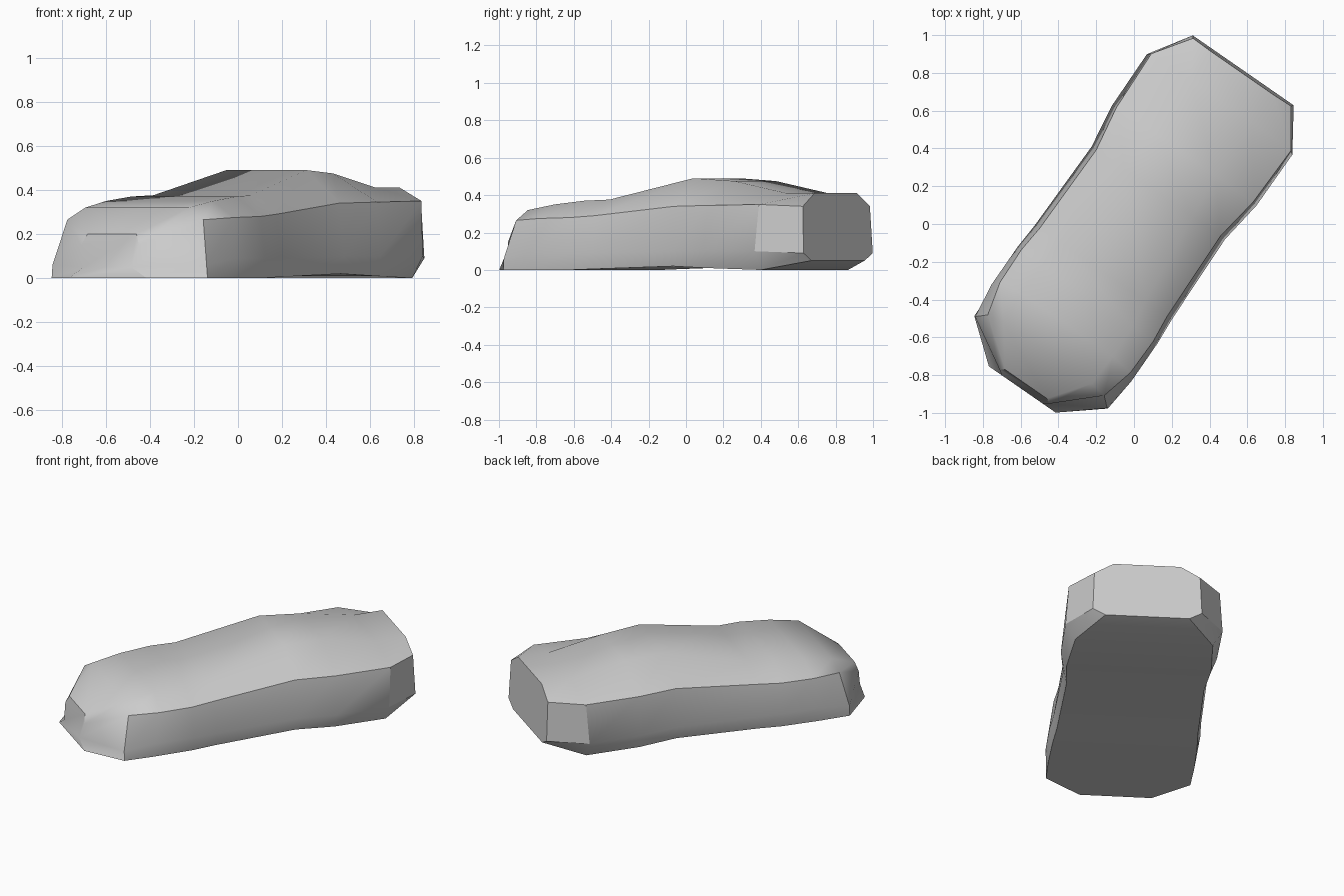
import bpy, bmesh, math
from mathutils import Vector

if "Cube" in bpy.data.objects:
    bpy.data.objects.remove(bpy.data.objects["Cube"])

# Body axes: the car-like hull lies diagonally on the ground
ANGLE = math.radians(55.3)
FWD = Vector((math.cos(ANGLE), math.sin(ANGLE), 0))
SIDE = Vector((math.sin(ANGLE), -math.cos(ANGLE), 0))

# Cross-sections, nose to tail: (u at base, u at top), then half-width and
# height of the sill, lower side, shoulder and roof edge
STATIONS = [
    ((-1.055, -1.02), (.215, 0), (.13, .05), (.16, .15), (.135, .20)),
    ((-.88, -.82), (.43, 0), (.425, .06), (.375, .265), (.285, .32)),
    ((-.69, -.64), (.435, 0), (.45, .09), (.42, .275), (.295, .35)),
    ((-.45, -.45), (.43, 0), (.45, .09), (.425, .28), (.29, .37)),
    ((-.30, -.30), (.42, .005), (.44, .09), (.41, .29), (.27, .376)),
    ((.21, .21), (.41, .02), (.43, .10), (.40, .34), (.22, .49)),
    ((.45, .46), (.43, .01), (.465, .10), (.44, .345), (.195, .475)),
    ((.78, .80), (.41, 0), (.468, .10), (.45, .35), (.195, .41)),
    ((1.0, .985), (.25, .05), (.325, .09), (.315, .34), (.20, .41)),
]

bm = bmesh.new()
rings = []
for (u_base, u_top), *half in STATIONS:
    ring = []
    for sign, pts in ((1, half), (-1, half[::-1])):
        for v, z in pts:
            t = max(0, min(1, (z - .09) / (half[-1][1] - .09)))
            p = FWD * (u_base + (u_top - u_base) * t) + SIDE * (sign * v)
            ring.append(bm.verts.new((p.x, p.y, z)))
    rings.append(ring)

# Skin between neighbouring sections, then close both ends
for a, b in zip(rings, rings[1:]):
    for i in range(8):
        j = (i + 1) % 8
        bm.faces.new((a[i], a[j], b[j], b[i]))
bm.faces.new(rings[0])
bm.faces.new(rings[-1])
bmesh.ops.recalc_face_normals(bm, faces=bm.faces)

# Centre on the origin
for axis in (0, 1):
    vals = [v.co[axis] for v in bm.verts]
    mid = (min(vals) + max(vals)) / 2
    for v in bm.verts:
        v.co[axis] -= mid

mesh = bpy.data.meshes.new("vehicle_body")
bm.to_mesh(mesh)
bm.free()
body = bpy.data.objects.new("vehicle_body", mesh)
bpy.context.collection.objects.link(body)
bpy.context.view_layer.objects.active = body
body.select_set(True)
bpy.ops.object.shade_smooth_by_angle(angle=math.radians(35))
